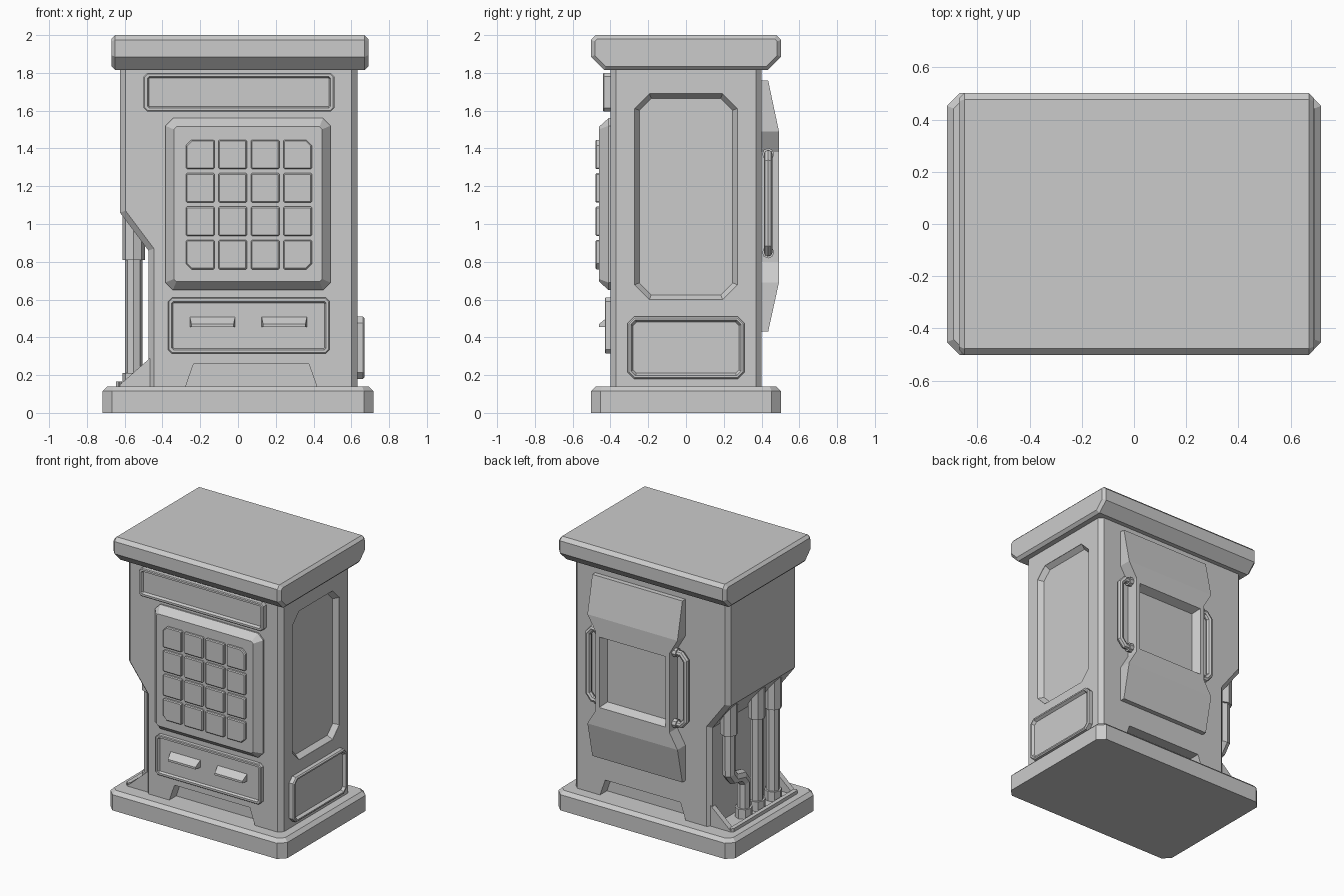
import bpy, bmesh
from mathutils import Matrix

cube = bpy.data.objects.get("Cube")
if cube:
    bpy.data.objects.remove(cube)

grey = bpy.data.materials.new("plain_grey")
grey.use_nodes = True
COLOUR = (0.6, 0.6, 0.6, 1)
grey.diffuse_color = COLOUR
grey.node_tree.nodes["Principled BSDF"].inputs["Base Color"].default_value = COLOUR


def wall(u, w, origin):
    """Frame for drawing on a wall: u sideways, z up, w outwards."""
    m = Matrix((u, (0, 0, 1), w)).transposed().to_4x4()
    m.translation = origin
    return m


FRONT = wall((1, 0, 0), (0, -1, 0), (0.005, -0.4, 0))
SIDE = wall((0, 1, 0), (1, 0, 0), (0.63, 0, 0))
SIDE_INWARD = wall((0, -1, 0), (-1, 0, 0), (0.63, 0, 0))
BACK = wall((-1, 0, 0), (0, 1, 0), (0.005, 0.4, 0))


def finish(name, bm, matrix=Matrix()):
    bmesh.ops.recalc_face_normals(bm, faces=bm.faces)
    bm.transform(matrix)
    mesh = bpy.data.meshes.new(name)
    bm.to_mesh(mesh)
    bm.free()
    mesh.materials.append(grey)
    obj = bpy.data.objects.new(name, mesh)
    bpy.context.collection.objects.link(obj)
    return obj


def rect(u0, v0, u1, v1, cuts=(0, 0, 0, 0)):
    """Rectangle with chamfered corners, from lower left, anticlockwise."""
    if not isinstance(cuts, tuple):
        cuts = (cuts,) * 4
    a, b, c, d = cuts
    pts = [(u0, v0 + a), (u0 + a, v0), (u1 - b, v0), (u1, v0 + b),
           (u1, v1 - c), (u1 - c, v1), (u0 + d, v1), (u0, v1 - d)]
    return list(dict.fromkeys(pts))


def stack(name, outline, height, matrix, steps=(), base=0.0):
    """Prism from an outline, then (inset, rise) steps on its top face."""
    bm = bmesh.new()
    low = [bm.verts.new((u, v, base)) for u, v in outline]
    high = [bm.verts.new((u, v, base + height)) for u, v in outline]
    bm.faces.new(low[::-1])
    top = bm.faces.new(high)
    for i in range(len(low)):
        j = (i + 1) % len(low)
        bm.faces.new((low[i], low[j], high[j], high[i]))
    for inset, rise in steps:
        bm.normal_update()
        bmesh.ops.inset_individual(bm, faces=[top], thickness=inset, depth=rise,
                                   use_even_offset=True)
    return finish(name, bm, matrix)


def bevel(obj, width, pick):
    bm = bmesh.new()
    bm.from_mesh(obj.data)
    edges = [e for e in bm.edges if pick(e.verts[0].co, e.verts[1].co)]
    bmesh.ops.bevel(bm, geom=edges, offset=width, segments=1, affect='EDGES')
    bm.to_mesh(obj.data)
    bm.free()


def cut(obj, cutter):
    mod = obj.modifiers.new("cut", 'BOOLEAN')
    mod.operation, mod.solver, mod.object = 'DIFFERENCE', 'EXACT', cutter
    bpy.context.view_layer.objects.active = obj
    bpy.ops.object.modifier_apply(modifier=mod.name)
    bpy.data.objects.remove(cutter)


def tube(name, points, radius):
    curve = bpy.data.curves.new(name, 'CURVE')
    curve.dimensions = '3D'
    curve.bevel_depth, curve.bevel_resolution = radius, 2
    curve.use_fill_caps = True
    line = curve.splines.new('POLY')
    line.points.add(len(points) - 1)
    for p, co in zip(line.points, points):
        p.co = (*co, 1)
    curve.materials.append(grey)
    obj = bpy.data.objects.new(name, curve)
    bpy.context.collection.objects.link(obj)
    bpy.ops.object.select_all(action='DESELECT')
    obj.select_set(True)
    bpy.context.view_layer.objects.active = obj
    bpy.ops.object.convert(target='MESH')
    for poly in bpy.context.object.data.polygons:
        poly.use_smooth = False


# Base slab and roof slab
stack("base", rect(-0.717, -0.503, 0.717, 0.503, 0.05), 0.115, Matrix(), [(0.025, 0.025)])
roof_profile = rect(-0.503, 1.815, 0.503, 2.0, (0.07, 0.07, 0.025, 0.025))
roof = stack("roof", roof_profile, 1.36, SIDE, base=-1.3)
bevel(roof, 0.02, lambda a, b: abs(a.x - b.x) < 0.01)

# Cabinet body, cut back on its right side to leave room for the pipes
body = stack("body", [(-0.63, 1.86), (-0.63, 1.06), (-0.48, 0.86), (-0.48, 0.08),
                      (0.627, 0.08), (0.627, 1.86)], 0.8, FRONT, base=-0.8)
bevel(body, 0.03, lambda a, b: abs(a.y - b.y) < 0.01)
for m, flip in ((FRONT, 1), (BACK, -1)):
    foot = [(-0.31, 0.08), (0.44, 0.08), (0.37, 0.26), (-0.24, 0.26)]
    foot = [(u * flip, v - 0.02 * (v < 0.1)) for u, v in foot][::flip]
    cut(body, stack("foot_cutter", foot, 0.18, m, base=-0.08))
cut(body, stack("side_cutter", rect(-0.272, 0.60, 0.272, 1.69, 0.078), 0.05, SIDE_INWARD,
                [(0.025, 0.035)], -0.05))

# Front: sign frame, keypad and lower tray
stack("sign_frame", rect(-0.505, 1.595, 0.505, 1.80, 0.02), 0.035, FRONT,
      [(0.006, 0.005), (0.014, 0), (0.008, -0.02)])
stack("keypad_panel", rect(-0.39, 0.65, 0.485, 1.56, 0.04), 0.01, FRONT, [(0.045, 0.05)])
for row in range(4):
    for col in range(4):
        corners = tuple(0.03 if (col, row) == c else 0.006
                        for c in ((0, 0), (3, 0), (3, 3), (0, 3)))
        u, v = -0.28 + 0.172 * col, 0.76 + 0.177 * row
        stack("key", rect(u, v, u + 0.15, v + 0.155, corners), 0.016, FRONT,
              [(0.006, 0.006)], 0.058)
stack("lower_tray", rect(-0.375, 0.315, 0.48, 0.61, 0.02), 0.025, FRONT,
      [(0.005, 0.005), (0.014, 0), (0.008, -0.015)])
for u in (-0.26, 0.12):
    lip = stack("tray_lip", rect(u, 0.455, u + 0.24, 0.51), 0.048, FRONT, base=0.012)
    for v in lip.data.vertices:
        if v.co.y < -0.44:
            v.co.z -= 0.04 if v.co.z > 0.5 else 0
            v.co.x += 0.008 if v.co.x < u + 0.1 else -0.008

# Side: lower framed panel
stack("side_panel", rect(-0.31, 0.18, 0.31, 0.51, 0.035), 0.032, SIDE,
      [(0.008, 0.008), (0.01, 0), (0.012, -0.02)])

# Back hatch with a waist for the handles and a sunken window
HATCH = 0.09
bm = bmesh.new()
rows = []
for half, y, z in ((0.365, 0.435, 0.43), (0.365, 0.492, 0.69), (0.30, 0.492, 0.80),
                   (0.30, 0.492, 1.38), (0.365, 0.492, 1.49), (0.365, 0.435, 1.76)):
    rows.append([bm.verts.new((HATCH + s * half, d, z))
                 for s, d in ((1, 0.39), (1, y), (-1, y), (-1, 0.39))])
faces = [bm.faces.new((a[i], a[i + 1], b[i + 1], b[i]))
         for a, b in zip(rows, rows[1:]) for i in range(3)]
bm.faces.new(rows[0][::-1])
bm.faces.new(rows[-1])
bmesh.ops.recalc_face_normals(bm, faces=bm.faces)
window = faces[7]
for inset, rise in ((0.045, 0), (0.035, -0.06)):
    bm.normal_update()
    bmesh.ops.inset_individual(bm, faces=[window], thickness=inset, depth=rise)
finish("back_hatch", bm)
for s in (1, -1):
    path = [(0.28, 1.37), (0.36, 1.37), (0.395, 1.33), (0.395, 0.89), (0.36, 0.85), (0.28, 0.85)]
    tube("hatch_handle", [(HATCH + s * x, 0.435, z) for x, z in path], 0.023)
    for z in (1.37, 0.85):
        tube("handle_collar", [(HATCH + s * x, 0.435, z) for x in (0.28, 0.33)], 0.032)

# Pipes with sockets above and collars below
PIPE = -0.552
for top_y, low_y in ((0.29, 0.12), (-0.03, -0.03), (-0.22, -0.22)):
    bend = [(PIPE, top_y, 0.52), (PIPE, top_y - 0.04, 0.47), (PIPE, low_y + 0.04, 0.45),
            (PIPE, low_y, 0.40)] if top_y != low_y else []
    tube("pipe", [(PIPE, top_y, 0.9), *bend, (PIPE, low_y, 0.13)], 0.046)
    tube("pipe_socket", [(PIPE, top_y, 1.04), (PIPE, top_y, 0.81)], 0.06)
    tube("pipe_collar", [(PIPE, low_y, 0.13), (PIPE, low_y, 0.21)], 0.06)

# Raised surround at the foot of the pipes
for y in (-0.38, 0.34):
    stack("pipe_gusset", [(-0.63, 0.13), (-0.46, 0.13), (-0.46, 0.30), (-0.63, 0.15)],
          0.04, FRONT, base=-0.44 - y)
stack("pipe_rim", rect(-0.645, -0.38, -0.615, 0.38, 0.012), 0.035, Matrix(), base=0.13)
